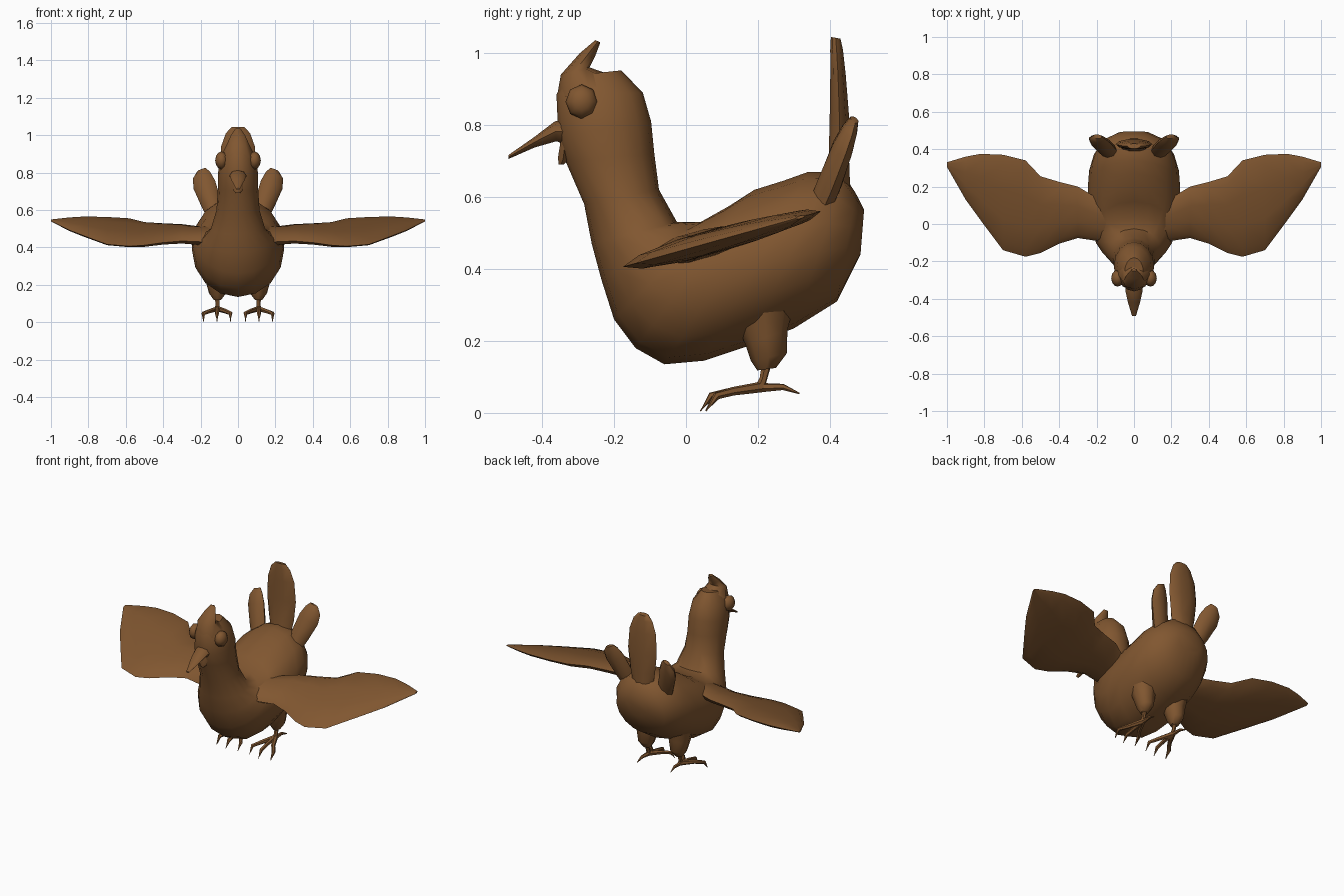
import bpy, bmesh, math
from mathutils import Vector as V

brown = bpy.data.materials.new("warm brown")
brown.diffuse_color = (0.22, 0.095, 0.03, 1)


def finish(name, bm, mirror=False, angle=50):
    bmesh.ops.recalc_face_normals(bm, faces=bm.faces[:])
    me = bpy.data.meshes.new(name)
    bm.to_mesh(me)
    bm.free()
    me.materials.append(brown)
    ob = bpy.data.objects.new(name, me)
    bpy.context.collection.objects.link(ob)
    bpy.context.view_layer.objects.active = ob
    ob.select_set(True)
    bpy.ops.object.shade_smooth_by_angle(angle=math.radians(angle))
    ob.select_set(False)
    if mirror:
        ob.modifiers.new("Mirror", 'MIRROR').use_clip = False
    return ob


def loft(name, rings, sides=10, mirror=False, bm=None, angle=50):
    """Skin elliptical rings given as (centre, half axis u, half axis v)."""
    own = bm is None
    bm = bm or bmesh.new()
    loops = []
    for c, u, v in rings:
        loops.append([bm.verts.new(V(c) + V(u) * math.cos(t) + V(v) * math.sin(t))
                      for t in (math.tau * i / sides for i in range(sides))])
    for a, b in zip(loops, loops[1:]):
        for i in range(sides):
            j = (i + 1) % sides
            bm.faces.new((a[i], a[j], b[j], b[i]))
    bm.faces.new(loops[0])
    bm.faces.new(loops[-1])
    if own:
        return finish(name, bm, mirror, angle)


def profile(rows, x=0):
    """Rings from side-view pairs: (y1, z1, y2, z2, half width)."""
    return [((x, (a + c) / 2, (b + d) / 2), (w, 0, 0), (0, (c - a) / 2, (d - b) / 2))
            for a, b, c, d, w in rows]


def tube(bm, pts, radii, sides=6):
    """Round limb through points with a radius at each."""
    rings = []
    for i, p in enumerate(pts):
        d = V(pts[min(i + 1, len(pts) - 1)]) - V(pts[max(i - 1, 0)])
        u = d.orthogonal().normalized()
        rings.append((p, u * radii[i], d.normalized().cross(u) * radii[i]))
    loft("", rings, sides, bm=bm)


# Head, neck and body in one sweep
loft("body", profile([
    (-.335, .935, -.18, .952, .05), (-.36, .885, -.12, .89, .092),
    (-.355, .77, -.097, .81, .108), (-.335, .70, -.088, .72, .108),
    (-.283, .58, -.075, .62, .115), (-.262, .47, -.025, .53, .145),
    (-.235, .37, .04, .53, .185), (-.20, .26, .12, .575, .22),
    (-.14, .18, .19, .62, .24), (-.06, .135, .27, .645, .247),
    (.05, .145, .34, .67, .247), (.17, .185, .40, .67, .24),
    (.30, .235, .44, .66, .215), (.42, .31, .472, .61, .165),
    (.485, .44, .495, .565, .08)]), 16)

# Crest
loft("crest", profile([
    (-.36, .87, -.18, .93, .085), (-.348, .94, -.268, .96, .06),
    (-.295, 1.0, -.253, .99, .04), (-.252, 1.036, -.238, 1.03, .015)]), 8)

# Beak and chin lobe
loft("beak", profile([
    (-.32, .74, -.32, .82, .045), (-.36, .755, -.365, .81, .045),
    (-.42, .738, -.42, .768, .032), (-.493, .706, -.493, .717, .01)]), 8)
loft("chin_lobe", profile([
    (-.35, .76, -.32, .76, .03), (-.358, .71, -.325, .70, .025),
    (-.355, .69, -.34, .69, .01)]), 6)

# Eyes
bm = bmesh.new()
bmesh.ops.create_uvsphere(bm, u_segments=8, v_segments=6, radius=1)
for v in bm.verts:
    x, y, z = v.co
    v.co = (.088 + z * .034, -.29 + x * .045, .865 + y * .048)
finish("eye", bm, True)

# Wings lie on one sloping plane
loft("wing", [((x, (f + b) / 2, .455 + .14 * (f + b)),
               (0, (b - f) / 2, .14 * (b - f)), (0, -.25 * t, t))
              for x, f, b, t in [
    (.06, -.15, .16, .045), (.2, -.09, .14, .04), (.3, -.075, .2, .035),
    (.4, -.105, .225, .033), (.5, -.155, .255, .033), (.58, -.175, .34, .032),
    (.7, -.14, .37, .03), (.82, .02, .375, .025), (.9, .13, .36, .018),
    (1.0, .305, .33, .004)]], 10, True)

# Tail feathers
loft("middle_tail_feather", profile([
    (.37, .58, .46, .58, .06), (.395, .70, .455, .70, .085),
    (.398, .82, .455, .82, .098), (.4, .94, .445, .94, .09),
    (.4, 1.01, .437, 1.01, .065), (.402, 1.045, .43, 1.04, .035)]), 10)
side = V((.9, .1, -.35)).normalized()
depth = V((-.2, .9, -.25)).normalized()
loft("side_tail_feather", [(c, side * w, depth * t) for c, w, t in [
    ((.11, .36, .54), .04, .035), ((.145, .40, .64), .055, .035),
    ((.18, .435, .735), .062, .03), ((.195, .455, .785), .05, .022),
    ((.195, .468, .815), .025, .012)]], 8, True)

# Thighs
loft("thigh", profile([
    (.13, .27, .30, .30, .075), (.165, .19, .282, .23, .06),
    (.18, .145, .28, .165, .045), (.198, .118, .25, .125, .022)], .11), 8, True)

# Shanks, toes and claws
bm = bmesh.new()
tube(bm, [(.11, .225, .14), (.11, .215, .095), (.11, .205, .07)], (.014, .011, .014))
for x1, x2, y2 in ((.07, .04, .055), (.11, .112, .04), (.15, .185, .055)):
    tube(bm, [(.11, .21, .072), (x1, .13, .06), (x2, y2 + .03, .047), (x2, y2, .005)],
         (.015, .012, .011, .002))
tube(bm, [(.11, .2, .07), (.112, .27, .072), (.115, .315, .054)], (.014, .009, .002))
finish("foot", bm, True)
